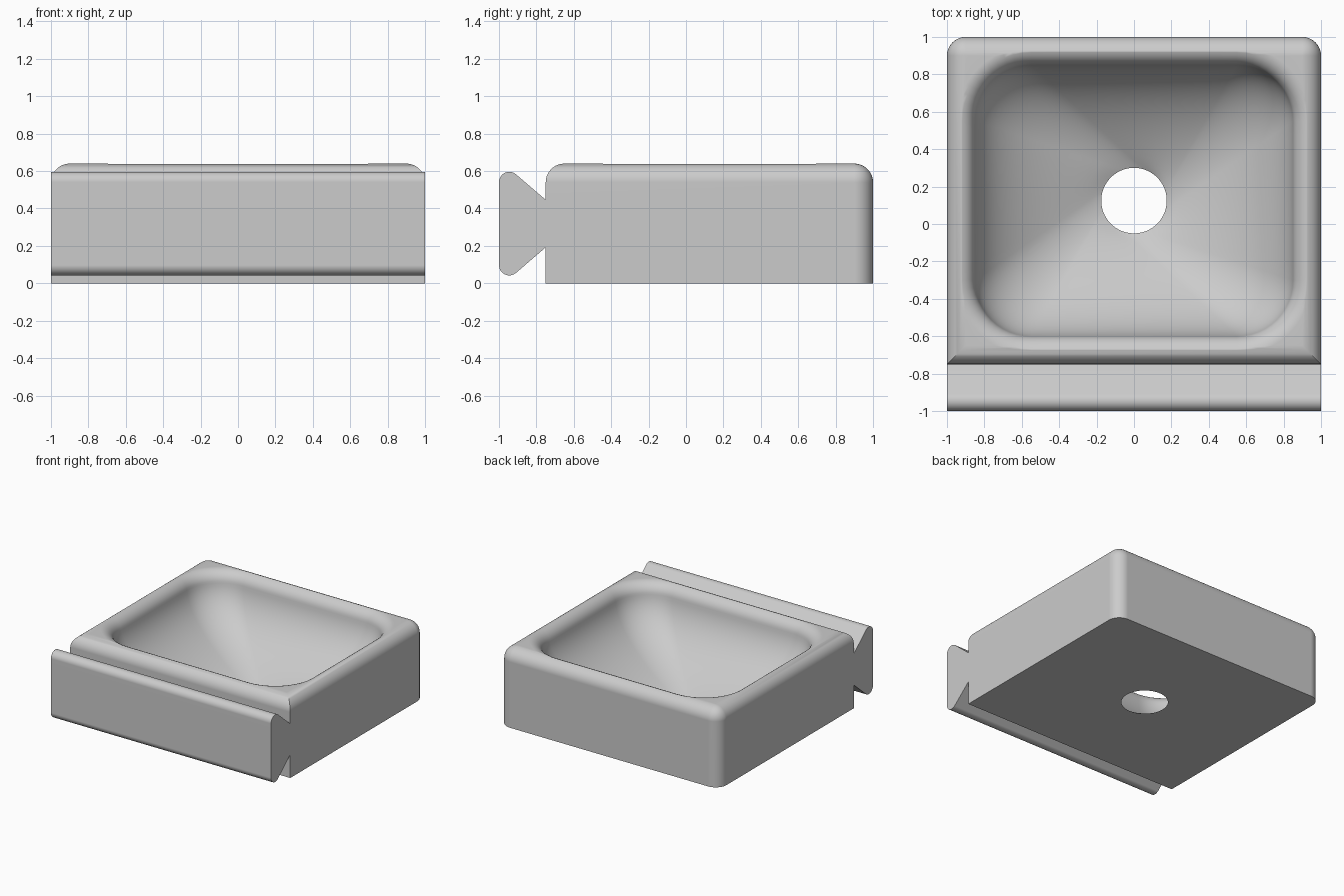
import bpy, bmesh
from math import sin, cos, radians, pi
from mathutils import Vector

if "Cube" in bpy.data.objects:
    bpy.data.objects.remove(bpy.data.objects["Cube"], do_unlink=True)

grey = bpy.data.materials.new("light grey")
grey.use_nodes = True
grey.diffuse_color = (0.6, 0.6, 0.6, 1)
grey.node_tree.nodes["Principled BSDF"].inputs["Base Color"].default_value = (0.6, 0.6, 0.6, 1)

MID_Y = 0.125      # centre of the body and drain
TOP = 0.64
ARC, SIDE = 12, 12  # ring divisions per rounded corner and per straight side


def add_object(name, bm):
    bmesh.ops.recalc_face_normals(bm, faces=bm.faces[:])
    mesh = bpy.data.meshes.new(name)
    bm.to_mesh(mesh)
    bm.free()
    mesh.materials.append(grey)
    ob = bpy.data.objects.new(name, mesh)
    bpy.context.collection.objects.link(ob)
    return ob


def activate(ob):
    bpy.ops.object.select_all(action='DESELECT')
    ob.select_set(True)
    bpy.context.view_layer.objects.active = ob


def rounded_rect(hx, hy, r, z):
    corners = []
    for i, (sx, sy) in enumerate([(1, 1), (-1, 1), (-1, -1), (1, -1)]):
        angles = [(i + k / ARC) * pi / 2 for k in range(ARC + 1)]
        corners.append([Vector((sx * (hx - r) + r * cos(a),
                                MID_Y + sy * (hy - r) + r * sin(a), z)) for a in angles])
    pts = []
    for i, corner in enumerate(corners):
        following = corners[(i + 1) % 4][0]
        pts += corner + [corner[-1].lerp(following, k / SIDE) for k in range(1, SIDE)]
    return pts


def drain_ring(r, z, span=36):
    # each rounded corner above meets a quarter point of the drain circle
    degrees = []
    for i in range(4):
        start = 90 * i - span / 2
        degrees += [start + span * k / ARC for k in range(ARC + 1)]
        degrees += [start + span + (90 - span) * k / SIDE for k in range(1, SIDE)]
    return [Vector((r * cos(radians(d)), MID_Y + r * sin(radians(d)), z)) for d in degrees]


def loft(name, rings):
    bm = bmesh.new()
    loops = [[bm.verts.new(p) for p in ring] for ring in rings]
    n = len(loops[0])
    for a, b in zip(loops, loops[1:]):
        for i in range(n):
            bm.faces.new((a[i], a[(i + 1) % n], b[(i + 1) % n], b[i]))
    bm.faces.new(loops[0])
    bm.faces.new(loops[-1])
    return add_object(name, bm)


# Body block: top edges and rear upright corners rounded
bm = bmesh.new()
bmesh.ops.create_cube(bm, size=1)
for v in bm.verts:
    v.co = (v.co.x * 2, v.co.y * 1.75 + MID_Y, (v.co.z + 0.5) * TOP)
edges = [e for e in bm.edges
         if all(v.co.z > 0.5 for v in e.verts)
         or (all(v.co.y > 0.9 for v in e.verts) and abs(e.verts[0].co.z - e.verts[1].co.z) > 0.1)]
bmesh.ops.bevel(bm, geom=edges, offset=0.1, segments=10, profile=0.5, affect='EDGES')
body = add_object("basin_body", bm)

# Bowl cutter: rounded lip, then a curved, twisting funnel into the drain
LIP = 0.1
rings = [rounded_rect(0.95, 0.825, 0.4, TOP + 0.1)]
for k in range(10):
    a = k / 9 * radians(84)
    off = LIP * sin(a)
    lip_z = TOP - LIP + LIP * cos(a)
    rings.append(rounded_rect(0.95 - off, 0.825 - off, 0.4 - off, lip_z))
lip_ring = rings[-1]
drain = drain_ring(0.175, 0)
for k in range(1, 25):
    t = k / 24
    u = (1 - t) ** 2 + 2 * t * (1 - t) * 0.94
    z = (1 - t) ** 2 * lip_z + 2 * t * (1 - t) * 0.23
    ring = [d.lerp(p, u) for d, p in zip(drain, lip_ring)]
    rings.append([Vector((p.x, p.y, z)) for p in ring])
rings.append(drain_ring(0.175, -0.1))
bowl_cutter = loft("bowl_cutter", rings)
bowl_cutter.hide_render = True

cut = body.modifiers.new("cut", 'BOOLEAN')
cut.operation = 'DIFFERENCE'
cut.solver = 'EXACT'
cut.object = bowl_cutter
activate(body)
bpy.ops.object.modifier_apply(modifier=cut.name)
bpy.data.objects.remove(bowl_cutter, do_unlink=True)

# Dovetail rail across the front
upper = [(-0.75, 0.127)]
for k in range(9):
    a = radians(50 + 130 * k / 8)
    upper.append((-0.945 + 0.055 * cos(a), 0.222 + 0.055 * sin(a)))
profile = upper + [(y, -z) for y, z in reversed(upper)]
rail = loft("dovetail_rail", [[(x, y, z + 0.319) for y, z in profile] for x in (-1, 1)])

# Smooth the rounded parts, keep the corners crisp
for ob in (body, rail):
    activate(ob)
    bpy.ops.object.shade_smooth_by_angle(angle=radians(35))
    normals = ob.modifiers.new("weighted_normals", 'WEIGHTED_NORMAL')
    normals.keep_sharp = True
